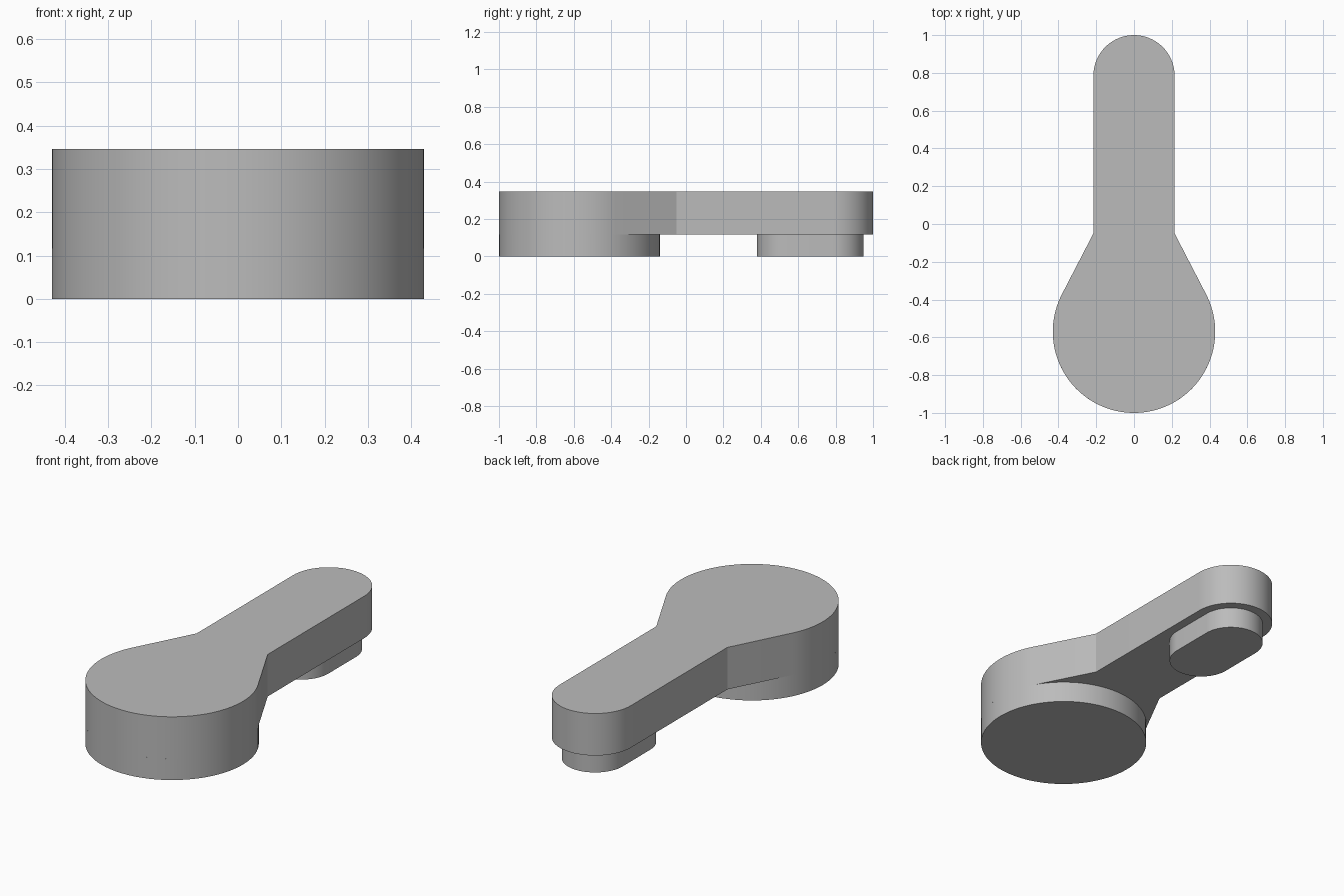
import bpy
import bmesh
from math import acos, atan2, cos, sin, hypot, pi, radians

cube = bpy.data.objects.get("Cube")
if cube:
    bpy.data.objects.remove(cube, do_unlink=True)

grey = bpy.data.materials.new("plain grey")
grey.use_nodes = True
grey.diffuse_color = (0.5, 0.5, 0.5, 1)
grey.node_tree.nodes["Principled BSDF"].inputs["Base Color"].default_value = (0.5, 0.5, 0.5, 1)

HEAD_Y, HEAD_R = -0.57, 0.43
ARM_Y, ARM_R = 0.785, 0.215
NECK_Y = -0.05
FOOT_R, FOOT_FRONT = 0.165, 0.545
STEP_Z, TOP_Z = 0.116, 0.346


def arc(cy, r, start, end, steps):
    """Points on an arc centred on the long axis, both ends included."""
    angles = [start + (end - start) * i / steps for i in range(steps + 1)]
    return [(r * cos(a), cy + r * sin(a)) for a in angles]


def extrude(name, outline, z0, z1):
    """Solid with a counter-clockwise outline between two heights."""
    bm = bmesh.new()
    base = bm.faces.new([bm.verts.new((x, y, z0)) for x, y in outline])
    top = bmesh.ops.extrude_face_region(bm, geom=[base], use_keep_orig=True)
    verts = [v for v in top["geom"] if isinstance(v, bmesh.types.BMVert)]
    bmesh.ops.translate(bm, verts=verts, vec=(0, 0, z1 - z0))
    bmesh.ops.recalc_face_normals(bm, faces=bm.faces)
    mesh = bpy.data.meshes.new(name)
    bm.to_mesh(mesh)
    bm.free()
    mesh.materials.append(grey)
    obj = bpy.data.objects.new(name, mesh)
    bpy.context.collection.objects.link(obj)
    bpy.ops.object.select_all(action="DESELECT")
    obj.select_set(True)
    bpy.context.view_layer.objects.active = obj
    bpy.ops.object.shade_smooth_by_angle(angle=radians(20))
    return obj


# Upper body: round tip, straight arm, neck flaring tangent to the round head
rise = NECK_Y - HEAD_Y
tangent = atan2(rise, ARM_R) - acos(HEAD_R / hypot(ARM_R, rise))
body = [(ARM_R, NECK_Y)]
body += arc(ARM_Y, ARM_R, 0, pi, 32)
body += [(-ARM_R, NECK_Y)]
body += arc(HEAD_Y, HEAD_R, pi - tangent, 2 * pi + tangent, 72)
extrude("upper_body", body, STEP_Z, TOP_Z)

# Round base under the head
extrude("head_base", arc(HEAD_Y, HEAD_R, 0, 2 * pi, 96)[:-1], 0, STEP_Z)

# Slot-shaped foot under the arm tip
foot = arc(ARM_Y, FOOT_R, 0, pi, 32) + arc(FOOT_FRONT, FOOT_R, pi, 2 * pi, 32)
extrude("arm_foot", foot, 0, STEP_Z)
